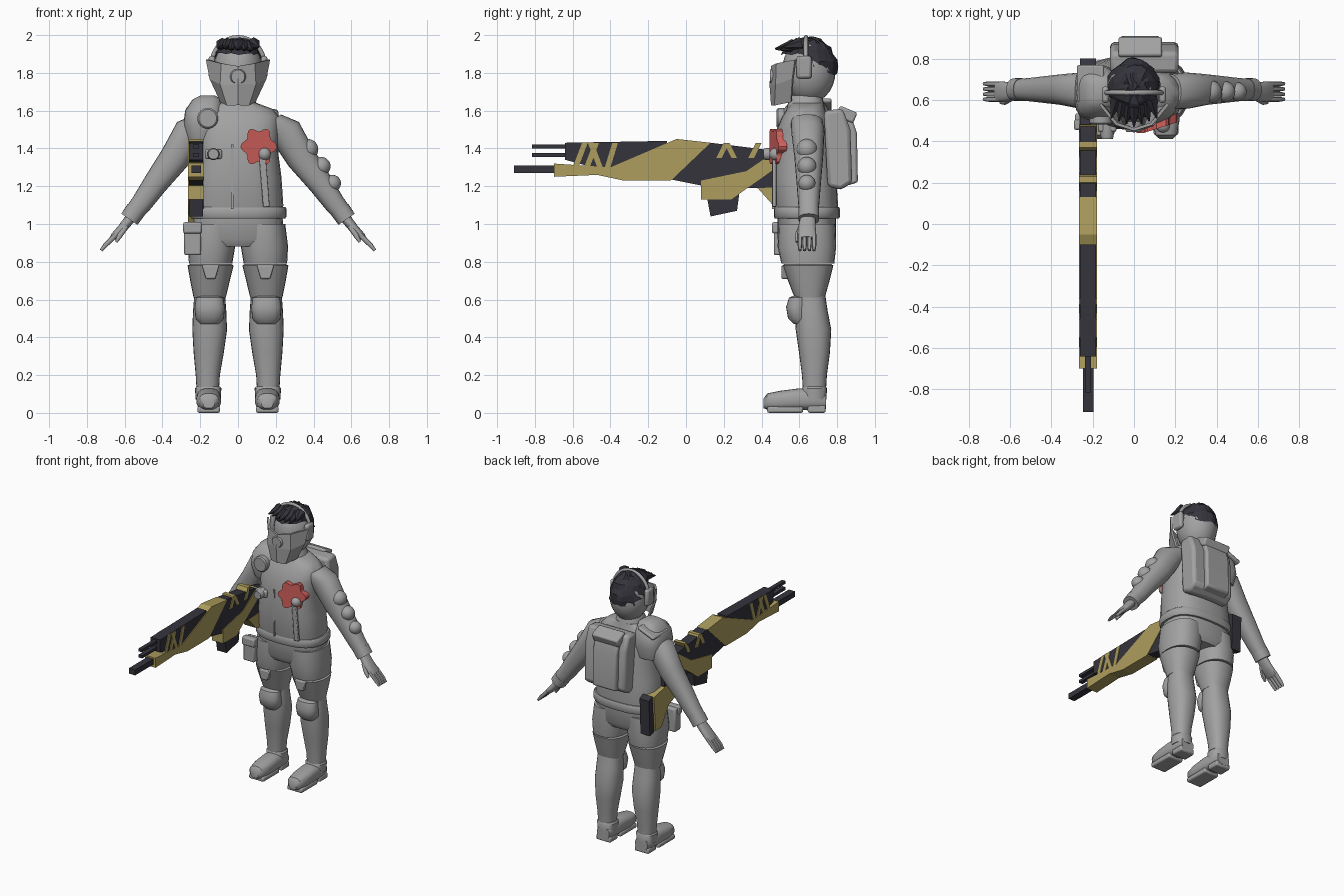
import bpy, bmesh, math, random
from mathutils import Vector, Matrix, Euler

random.seed(4)
default_cube = bpy.data.objects.get("Cube")
if default_cube:
    bpy.data.objects.remove(default_cube, do_unlink=True)


def material(name, color):
    mat = bpy.data.materials.new(name)
    mat.use_nodes = True
    mat.diffuse_color = (*color, 1)
    mat.node_tree.nodes["Principled BSDF"].inputs["Base Color"].default_value = (*color, 1)
    return mat


grey = material("suit grey", (.36, .36, .36))
dark = material("charcoal", (.035, .034, .045))
gold = material("mustard", (.42, .34, .11))
red = material("coral red", (.64, .12, .11))


def finish(bm, name, mat, bevel=0, smooth=True):
    bmesh.ops.recalc_face_normals(bm, faces=bm.faces)
    mesh = bpy.data.meshes.new(name)
    bm.to_mesh(mesh)
    bm.free()
    mesh.materials.append(mat)
    obj = bpy.data.objects.new(name, mesh)
    bpy.context.collection.objects.link(obj)
    if bevel:
        mod = obj.modifiers.new("bevel", "BEVEL")
        mod.width, mod.segments = bevel, 2
    if smooth:
        bpy.ops.object.select_all(action="DESELECT")
        obj.select_set(True)
        bpy.context.view_layer.objects.active = obj
        bpy.ops.object.shade_smooth_by_angle(angle=math.radians(40))
    return obj


def loft(name, rings, mat=grey, u=(1, 0, 0), v=(0, 1, 0), side=1, power=2.3, n=24):
    """Skin rounded rings given as (x, y, z, radius along u, radius along v)."""
    bm = bmesh.new()
    u, v, rows = Vector(u), Vector(v), []
    for x, y, z, ru, rv in rings:
        row = []
        for i in range(n):
            c, s = math.cos(math.tau * i / n), math.sin(math.tau * i / n)
            c = math.copysign(abs(c) ** (2 / power), c)
            s = math.copysign(abs(s) ** (2 / power), s)
            p = Vector((x, y, z)) + u * ru * c + v * rv * s
            row.append(bm.verts.new((p.x * side, p.y, p.z)))
        rows.append(row)
    for a, b in zip(rows, rows[1:]):
        for i in range(n):
            j = (i + 1) % n
            bm.faces.new((a[i], a[j], b[j], b[i]))
    bm.faces.new(rows[0])
    bm.faces.new(rows[-1])
    return finish(bm, name, mat)


def box(name, center, size, mat=grey, bevel=.01, rot=(0, 0, 0)):
    bm = bmesh.new()
    m = Matrix.LocRotScale(Vector(center), Euler(rot), Vector(size))
    bmesh.ops.create_cube(bm, size=1, matrix=m)
    return finish(bm, name, mat, bevel)


def ball(name, center, radii, mat=grey):
    bm = bmesh.new()
    m = Matrix.LocRotScale(Vector(center), None, Vector(radii))
    bmesh.ops.create_uvsphere(bm, u_segments=24, v_segments=14, radius=1, matrix=m)
    return finish(bm, name, mat)


def prism(name, outline, center, half, mat, axis="x", bevel=0):
    """Extrude a (y, z) outline across x, or an (x, z) outline across y."""
    bm = bmesh.new()
    def place(a, b, w):
        return (w, a, b) if axis == "x" else (a, w, b)
    ends = [[bm.verts.new(place(a, b, center + s * half)) for a, b in outline] for s in (-1, 1)]
    bm.faces.new(ends[0])
    bm.faces.new(ends[1])
    for i in range(len(outline)):
        j = (i + 1) % len(outline)
        bm.faces.new((ends[0][i], ends[0][j], ends[1][j], ends[1][i]))
    return finish(bm, name, mat, bevel, smooth=bevel > 0)


def disk(name, center, radius, depth, mat=grey):
    x, y, z = center
    rings = [(x, y - depth, z, radius * .85, radius * .85),
             (x, y - depth * .6, z, radius, radius), (x, y + depth, z, radius, radius)]
    return loft(name, rings, mat, v=(0, 0, 1), power=2)


# Torso, belt and hips
loft("jacket", [(0, .64, 1.04, .235, .16), (0, .635, 1.1, .24, .17), (0, .625, 1.25, .23, .17),
                (0, .62, 1.4, .21, .16), (0, .625, 1.5, .22, .145), (0, .63, 1.57, .22, .12),
                (0, .635, 1.61, .18, .1), (0, .64, 1.64, .1, .09)], power=2.6)
loft("belt", [(0, .64, 1.03, .25, .17), (0, .64, 1.04, .258, .175),
              (0, .64, 1.08, .258, .175), (0, .64, 1.09, .25, .17)], power=2.6)
loft("collar", [(0, .635, 1.58, .12, .11), (0, .635, 1.66, .09, .09), (0, .64, 1.68, .08, .08)])
loft("neck", [(0, .64, 1.6, .075, .075), (0, .65, 1.76, .08, .08)])
loft("hips", [(0, .64, .88, .2, .13), (0, .64, .92, .245, .155), (0, .64, 1.05, .235, .155)], power=2.6)
box("jacket_zip", (-.03, .462, 1.25), (.012, .015, .34), bevel=0)
box("jacket_strap", (.14, .468, 1.22), (.035, .02, .26), bevel=.005, rot=(0, -.08, 0))
box("hip_pouch", (-.24, .5, .92), (.09, .07, .17))
box("hip_pouch_flap", (-.24, .48, .98), (.1, .05, .06))

# Paired limbs
for side, label in ((-1, "right"), (1, "left")):
    loft(label + "_shorts_leg", [(.145, .645, .79, .115, .14), (.14, .64, .88, .125, .155),
                                 (.13, .64, 1, .12, .15)], side=side)
    loft(label + "_thigh_guard", [(.15, .655, .61, .085, .08), (.148, .65, .7, .105, .11),
                                  (.145, .645, .78, .122, .135), (.145, .645, .787, .11, .125)], side=side)
    loft(label + "_shin", [(.16, .68, .1, .058, .06), (.16, .68, .2, .064, .066), (.155, .68, .32, .08, .082),
                           (.15, .675, .44, .092, .094), (.15, .665, .54, .088, .085),
                           (.15, .66, .64, .08, .075)], side=side)
    loft(label + "_knee_pad", [(.15, .61, .47, .05, .04), (.15, .595, .5, .075, .055),
                               (.15, .585, .56, .08, .055), (.15, .595, .61, .072, .05),
                               (.15, .61, .62, .05, .04)], side=side)
    prism(label + "_thigh_tab", [(side * a, b) for a, b in ((.1, .78), (.19, .78), (.17, .71), (.12, .71))],
          .53, .025, grey, "y", bevel=.006)
    loft(label + "_boot_cuff", [(.158, .68, .07, .066, .064), (.158, .68, .13, .07, .066),
                                (.158, .68, .14, .062, .06)], side=side)
    loft(label + "_boot", [(.155, .41, .05, .03, .025), (.155, .43, .06, .052, .043),
                           (.155, .5, .065, .065, .052), (.155, .6, .072, .065, .058),
                           (.155, .7, .07, .062, .055), (.155, .74, .06, .05, .04)],
         v=(0, 0, 1), side=side, power=2.6)
    box(label + "_sole", (side * .155, .525, .017), (.12, .19, .034))
    box(label + "_heel", (side * .155, .692, .02), (.115, .095, .04))

    # Arms slope down and outward, so their rings are tilted
    tilt = (.82, 0, .57)
    loft(label + "_arm", [(.17, .64, 1.54, .07, .085), (.25, .645, 1.49, .088, .088),
                          (.335, .65, 1.35, .08, .076), (.44, .65, 1.21, .065, .064),
                          (.51, .65, 1.11, .056, .056), (.575, .65, 1.03, .048, .05)], u=tilt, side=side)
    loft(label + "_cuff", [(.54, .65, 1.075, .054, .055), (.575, .65, 1.025, .052, .055)], u=tilt, side=side)
    loft(label + "_palm", [(.57, .645, 1.03, .028, .04), (.61, .64, .98, .025, .047),
                           (.655, .64, .935, .02, .05), (.665, .64, .925, .014, .045)], u=tilt, side=side)
    for k in range(4):
        y = .603 + k * .025
        loft(f"{label}_finger_{k + 1}", [(.645, y, .945, .014, .0125), (.7, y, .89, .013, .0125),
                                         (.725, y, .86, .008, .008)], u=tilt, side=side, n=10)
    loft(label + "_thumb", [(.59, .61, .99, .014, .014), (.625, .59, .94, .014, .014),
                            (.645, .588, .905, .008, .008)], u=tilt, side=side, n=10)
    box(label + "_ear_cup", (side * .138, .625, 1.83), (.035, .08, .12), bevel=.014)

# Armoured right shoulder and padded left sleeve
loft("shoulder_guard", [(-.18, .64, 1.43, .09, .11), (-.185, .635, 1.52, .105, .135),
                        (-.18, .635, 1.6, .1, .125), (-.165, .64, 1.66, .075, .08),
                        (-.16, .64, 1.68, .04, .05)], power=2.8)
box("shoulder_plate", (-.21, .68, 1.63), (.14, .18, .025), rot=(0, -.4, 0))
disk("shoulder_disk", (-.16, .5, 1.56), .055, .02)
disk("chest_knob", (-.13, .45, 1.37), .032, .04)
box("chest_knob_base", (-.13, .47, 1.37), (.09, .05, .05))
for x, z, r in ((.35, 1.39, .055), (.42, 1.3, .05), (.48, 1.21, .045)):
    ball("sleeve_pad", (x + .02, .64, z + .005), (r, r, r))

# Red badge, wrapped onto the chest
badge = []
for i in range(40):
    t = math.tau * i / 40
    r = .085 + .012 * math.cos(6 * t)
    badge.append((.11 + r * math.cos(t), 1.41 + r * math.sin(t) * 1.08))
flower = prism("red_badge", badge, .475, .022, red, "y")
for vert in flower.data.vertices:
    vert.co.y += max(0, vert.co.x - .05) * .32 - .012
ball("badge_button", (.14, .475, 1.37), (.034, .034, .034))

# Backpack
prism("backpack", [(.73, 1.6), (.83, 1.61), (.87, 1.5), (.88, 1.22), (.82, 1.18), (.75, 1.2)],
      .05, .165, grey, bevel=.02)
prism("backpack_pocket", [(.84, 1.59), (.87, 1.59), (.905, 1.48), (.91, 1.22), (.84, 1.2)],
      .03, .095, grey, bevel=.012)
box("backpack_flap", (.03, .85, 1.58), (.21, .1, .06), rot=(-.4, 0, 0))

# Head, hair and headset
ball("head", (0, .65, 1.81), (.131, .142, .172))
bm = bmesh.new()
bmesh.ops.create_uvsphere(bm, u_segments=22, v_segments=14, radius=1)
for vert in bm.verts:
    vert.co = Vector((0, .645, 1.83)) + Vector((vert.co.x * .132, vert.co.y * .155, vert.co.z * .16))
low = [f for f in bm.faces if f.calc_center_median().z < 1.89 - max(0, f.calc_center_median().y - .6) * .55]
bmesh.ops.delete(bm, geom=low, context="FACES")
for vert in bm.verts:
    vert.co += Vector([random.uniform(-.008, .008) for _ in range(3)])
finish(bm, "hair", dark, smooth=False)
for i in range(7):
    x = (i - 3) * .032
    bm = bmesh.new()
    bmesh.ops.create_cone(bm, cap_ends=True, segments=6, radius1=.036, radius2=.004, depth=.1,
                          matrix=Matrix.LocRotScale(Vector((x, .52 + abs(x) * .4, 1.925 + random.uniform(-.01, .02))),
                                                    Euler((1.75, 0, x * 3)), None))
    finish(bm, "hair_tuft", dark, smooth=False)
band = bpy.data.curves.new("headset_band", "CURVE")
band.dimensions, band.bevel_depth = "3D", .012
spline = band.splines.new("POLY")
spline.points.add(16)
for i, point in enumerate(spline.points):
    t = math.pi * i / 16
    point.co = (.138 * math.cos(t), .635, 1.85 + .138 * math.sin(t), 1)
band.materials.append(grey)
bpy.context.collection.objects.link(bpy.data.objects.new("headset_band", band))

# Angular face mask, one half mirrored
bm = bmesh.new()
grid = [[(0, .465, 1.835), (0, .457, 1.74), (0, .465, 1.63)],
        [(.08, .49, 1.85), (.085, .485, 1.74), (.05, .48, 1.63)],
        [(.158, .585, 1.87), (.138, .57, 1.77), (.08, .56, 1.65)]]
grid = [[bm.verts.new(p) for p in column] for column in grid]
for a, b in zip(grid, grid[1:]):
    for i in range(2):
        bm.faces.new((a[i], a[i + 1], b[i + 1], b[i]))
mask = finish(bm, "face_mask", grey, smooth=False)
mask.modifiers.new("mirror", "MIRROR").use_clip = True
mask.modifiers.new("thickness", "SOLIDIFY").thickness = .015
disk("mask_filter", (0, .47, 1.78), .042, .025)

# Long rifle held along the right side
GUN_X, HALF = -.222, .038
for name, outline in {
    "rifle_barrel_shroud": [(-.64, 1.34), (-.64, 1.43), (-.1, 1.44), (-.1, 1.3), (-.42, 1.28)],
    "rifle_receiver": [(-.1, 1.24), (.05, 1.43), (.13, 1.43), (.45, 1.39), (.62, 1.34), (.62, 1.18), (.1, 1.2)],
    "rifle_magazine": [(.1, 1.2), (.13, 1.04), (.27, 1.07), (.29, 1.22)],
    "rifle_butt": [(.74, .91), (.79, .9), (.8, 1.16), (.76, 1.18)],
}.items():
    prism(name, outline, GUN_X, HALF, dark)
for name, outline in {
    "rifle_wrap": [(-.7, 1.25), (-.7, 1.32), (-.4, 1.3), (-.05, 1.45), (.13, 1.43), (-.08, 1.23),
                   (-.33, 1.23), (-.47, 1.26)],
    "rifle_sash": [(.08, 1.13), (.08, 1.23), (.32, 1.28), (.48, 1.39), (.48, 1.3), (.24, 1.13)],
    "rifle_stock": [(.38, 1.19), (.6, 1.2), (.75, 1.17), (.73, .92), (.66, .92), (.58, 1.05), (.46, 1.1)],
}.items():
    prism(name, outline, GUN_X, HALF + .005, gold)
for y, lean in ((-.6, .05), (-.54, .05), (-.47, -.05), (-.43, .04), (.16, .04), (.24, -.04), (.33, .04)):
    base = 1.3 if y < 0 else 1.35
    prism("rifle_band", [(y, base), (y + .03, base), (y + .03 + lean, 1.43), (y + lean, 1.43)],
          GUN_X, HALF + .005, gold)
box("rifle_muzzle", (GUN_X, -.78, 1.29), (.05, .26, .04), dark, bevel=0)
for z in (1.365, 1.41):
    box("rifle_rod", (GUN_X, -.69, z), (.03, .25, .02), dark, bevel=0)
